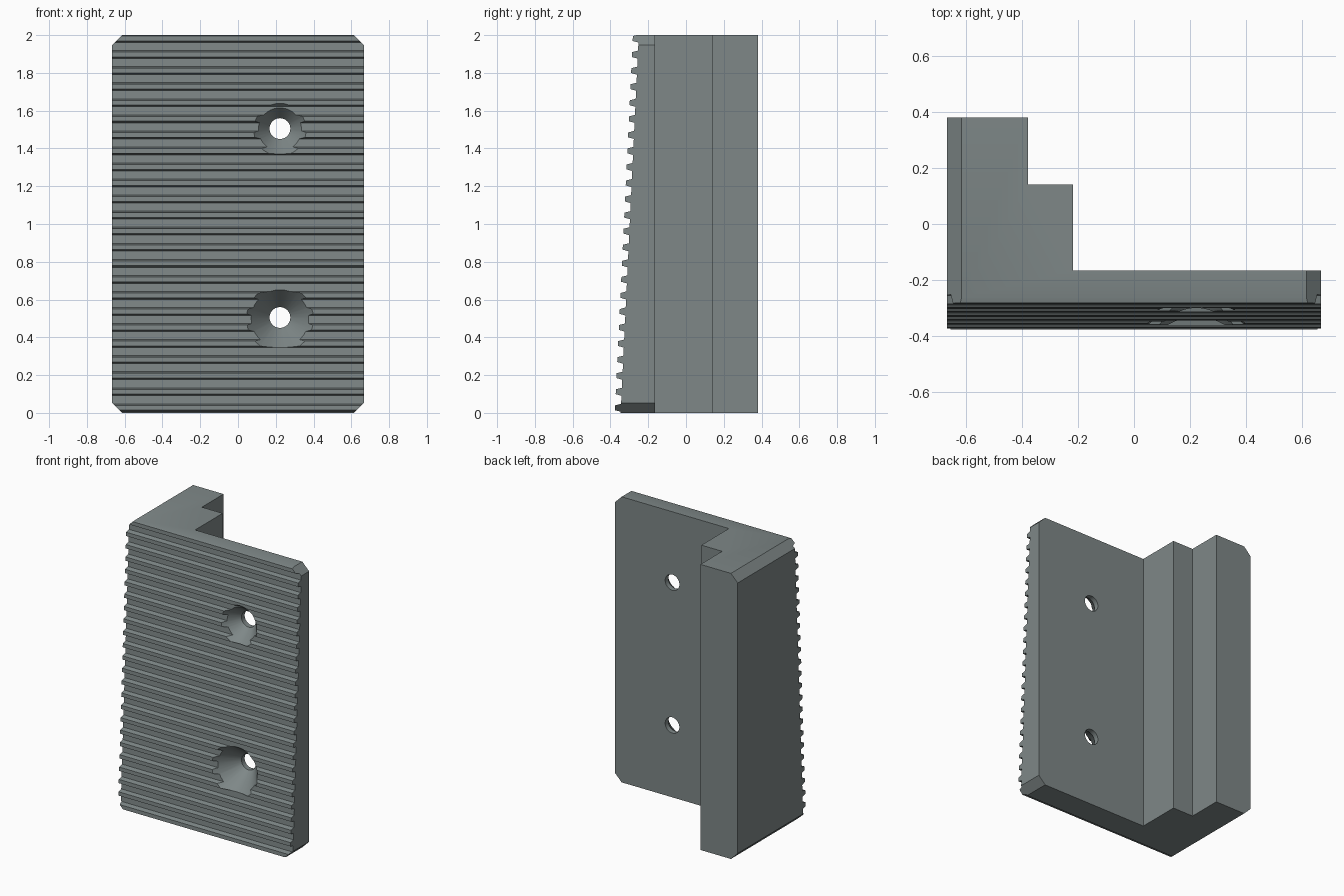
import bpy, bmesh, math
from mathutils import Vector

if "Cube" in bpy.data.objects:
    bpy.data.objects.remove(bpy.data.objects["Cube"])

W, H, CH = 0.667, 2.0, 0.053          # half width, height, corner chamfer
FRONT_Y, BACK_Y = -0.346, -0.165      # plate front at the foot, plate back
LEAN = 0.048                          # forward lean of the ribbed face
PITCH, DEPTH, RIBS = 0.085, 0.031, 24

grey = bpy.data.materials.new("slate grey")
grey.diffuse_color = (0.21, 0.245, 0.245, 1)
grey.use_nodes = True
grey.node_tree.nodes["Principled BSDF"].inputs["Base Color"].default_value = grey.diffuse_color


def add_object(name, bm):
    bmesh.ops.recalc_face_normals(bm, faces=bm.faces)
    mesh = bpy.data.meshes.new(name)
    bm.to_mesh(mesh)
    bm.free()
    mesh.materials.append(grey)
    ob = bpy.data.objects.new(name, mesh)
    bpy.context.collection.objects.link(ob)
    return ob


def prism(name, points, sweep):
    """Closed outline swept along a vector."""
    bm = bmesh.new()
    face = bm.faces.new([bm.verts.new(p) for p in points])
    new = bmesh.ops.extrude_face_region(bm, geom=[face])["geom"]
    bmesh.ops.translate(bm, vec=Vector(sweep),
                        verts=[g for g in new if isinstance(g, bmesh.types.BMVert)])
    return add_object(name, bm)


def lathe_y(name, x, z, profile, sides=40):
    """Solid of revolution about a y axis; profile is (y, radius)."""
    bm = bmesh.new()
    rings = [[bm.verts.new((x + r * math.cos(2 * math.pi * i / sides), y,
                            z + r * math.sin(2 * math.pi * i / sides)))
              for i in range(sides)] for y, r in profile]
    for a, b in zip(rings, rings[1:]):
        for i in range(sides):
            j = (i + 1) % sides
            bm.faces.new((a[i], a[j], b[j], b[i]))
    bm.faces.new(rings[0])
    bm.faces.new(rings[-1])
    return add_object(name, bm)


def boolean(target, cutter, operation):
    mod = target.modifiers.new(cutter.name, 'BOOLEAN')
    mod.object, mod.operation, mod.solver = cutter, operation, 'EXACT'
    bpy.context.view_layer.objects.active = target
    bpy.ops.object.modifier_apply(modifier=mod.name)
    bpy.data.objects.remove(cutter)


# Stepped plan of plate and rear flange
plan = [(-W, -0.5), (W, -0.5), (W, BACK_Y), (-0.217, BACK_Y),
        (-0.217, 0.14), (-0.378, 0.14), (-0.378, 0.38), (-W, 0.38)]
jaw = prism("ribbed_jaw_plate", [(x, y, 0) for x, y in plan], (0, 0, H))

# Leaning front face with trapezoid ribs
side = [(0.6, -0.05), (FRONT_Y - 0.05 * LEAN, -0.05)]
for i in range(RIBS):
    mid = 0.027 + i * PITCH
    for dz, out in ((-0.021, 0), (-0.013, DEPTH), (0.013, DEPTH), (0.021, 0)):
        z = mid + dz
        side.append((FRONT_Y + LEAN * z - out, z))
side += [(FRONT_Y + LEAN * 2.05, 2.05), (0.6, 2.05)]
boolean(jaw, prism("rib_profile", [(-0.8, y, z) for y, z in side], (1.6, 0, 0)), 'INTERSECT')

# Chamfered corners
for sx in (-1, 1):
    for top in (0, 1):
        s = 1 if top else -1
        cx, cz = sx * W, H * top
        corner = [(cx - sx * CH * 2, -0.7, cz + s * CH), (cx + sx * CH, -0.7, cz - s * CH * 2),
                  (cx + sx * CH, -0.7, cz + s * CH)]
        boolean(jaw, prism("corner_cut", corner, (0, 1.4, 0)), 'DIFFERENCE')

# Countersunk screw holes
for z in (0.505, 1.505):
    hole = lathe_y("screw_hole", 0.222, z,
                   [(-0.5, 0.055 + 0.3 * 0.8), (-0.2, 0.055), (0.0, 0.055)])
    boolean(jaw, hole, 'DIFFERENCE')

bpy.ops.object.select_all(action='DESELECT')
jaw.select_set(True)
bpy.context.view_layer.objects.active = jaw
bpy.ops.object.shade_smooth_by_angle(angle=math.radians(20))
